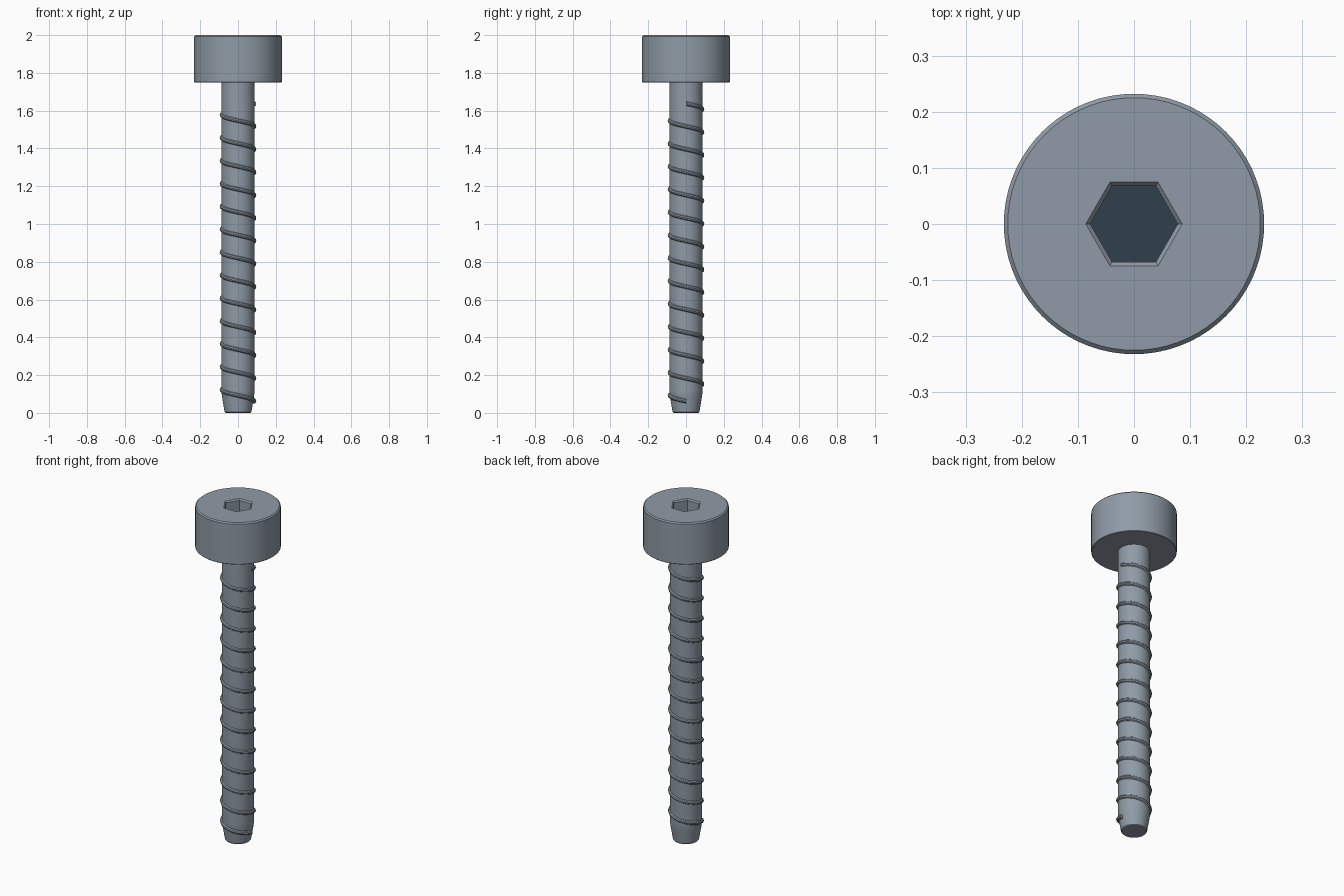
import bpy, bmesh, math

if "Cube" in bpy.data.objects:
    bpy.data.objects.remove(bpy.data.objects["Cube"])

SEG = 72  # divisible by 6 so the hexagon corners land on vertices


def material(name, color):
    m = bpy.data.materials.new(name)
    m.diffuse_color = (*color, 1.0)
    m.use_nodes = True
    m.node_tree.nodes["Principled BSDF"].inputs["Base Color"].default_value = m.diffuse_color
    return m


steel = material("steel_grey", (0.28, 0.33, 0.385))
dark = material("dark_socket", (0.03, 0.05, 0.07))


def circle_radius(r, a):
    return r


def hex_radius(r, a):
    local = a % (math.pi / 3) - math.pi / 6
    return r * math.cos(math.pi / 6) / math.cos(local)


def finish(name, bm, mats):
    mesh = bpy.data.meshes.new(name)
    bm.to_mesh(mesh)
    bm.free()
    for m in mats:
        mesh.materials.append(m)
    obj = bpy.data.objects.new(name, mesh)
    bpy.context.collection.objects.link(obj)
    bpy.ops.object.select_all(action='DESELECT')
    obj.select_set(True)
    bpy.context.view_layer.objects.active = obj
    bpy.ops.object.shade_smooth_by_angle(angle=math.radians(30))
    return obj


def skin(bm, rings):
    # quads between consecutive closed rings, end faces on both ends
    for a, b in zip(rings, rings[1:]):
        n = len(a)
        for i in range(n):
            j = (i + 1) % n
            bm.faces.new((a[i], a[j], b[j], b[i]))
    bm.faces.new(rings[0][::-1])
    return bm.faces.new(rings[-1])


def lathe(name, profile, mats):
    # profile entries: (radius, z, radius function)
    bm = bmesh.new()
    rings = []
    for r, z, shape in profile:
        ring = []
        for i in range(SEG):
            a = 2 * math.pi * i / SEG
            q = shape(r, a + 1e-9)
            ring.append(bm.verts.new((q * math.cos(a), q * math.sin(a), z)))
        rings.append(ring)
    last = skin(bm, rings)
    if len(mats) > 1:
        last.material_index = 1
    return finish(name, bm, mats)


# Cylinder head with chamfered rims and a hexagonal socket
C, H = circle_radius, hex_radius
lathe("head", [
    (0.229, 1.75, C), (0.232, 1.753, C),
    (0.232, 1.993, C), (0.225, 2.0, C),
    (0.086, 2.0, H), (0.078, 1.992, H), (0.078, 1.87, H),
], [steel, dark])

# Shank with tapered tip
lathe("shank", [
    (0.066, 0.0, C), (0.071, 0.005, C), (0.0845, 0.085, C),
    (0.087, 0.105, C), (0.088, 0.125, C), (0.088, 1.752, C),
], [steel])

# Helical thread ridge, rising clockwise as seen from above
TURNS, STEPS, SIDES = 13, 48, 10
Z0, Z1, MID, RAD = 0.062, 1.638, 0.085, 0.012
bm = bmesh.new()
rings = []
for k in range(TURNS * STEPS + 1):
    a = -2 * math.pi * k / STEPS
    z = Z0 + (Z1 - Z0) * k / (TURNS * STEPS)
    ring = []
    for s in range(SIDES):
        t = 2 * math.pi * s / SIDES
        r = MID + RAD * math.cos(t)
        ring.append(bm.verts.new((r * math.cos(a), r * math.sin(a), z + RAD * math.sin(t))))
    rings.append(ring)
skin(bm, rings)
bmesh.ops.recalc_face_normals(bm, faces=bm.faces[:])
finish("thread", bm, [steel])
